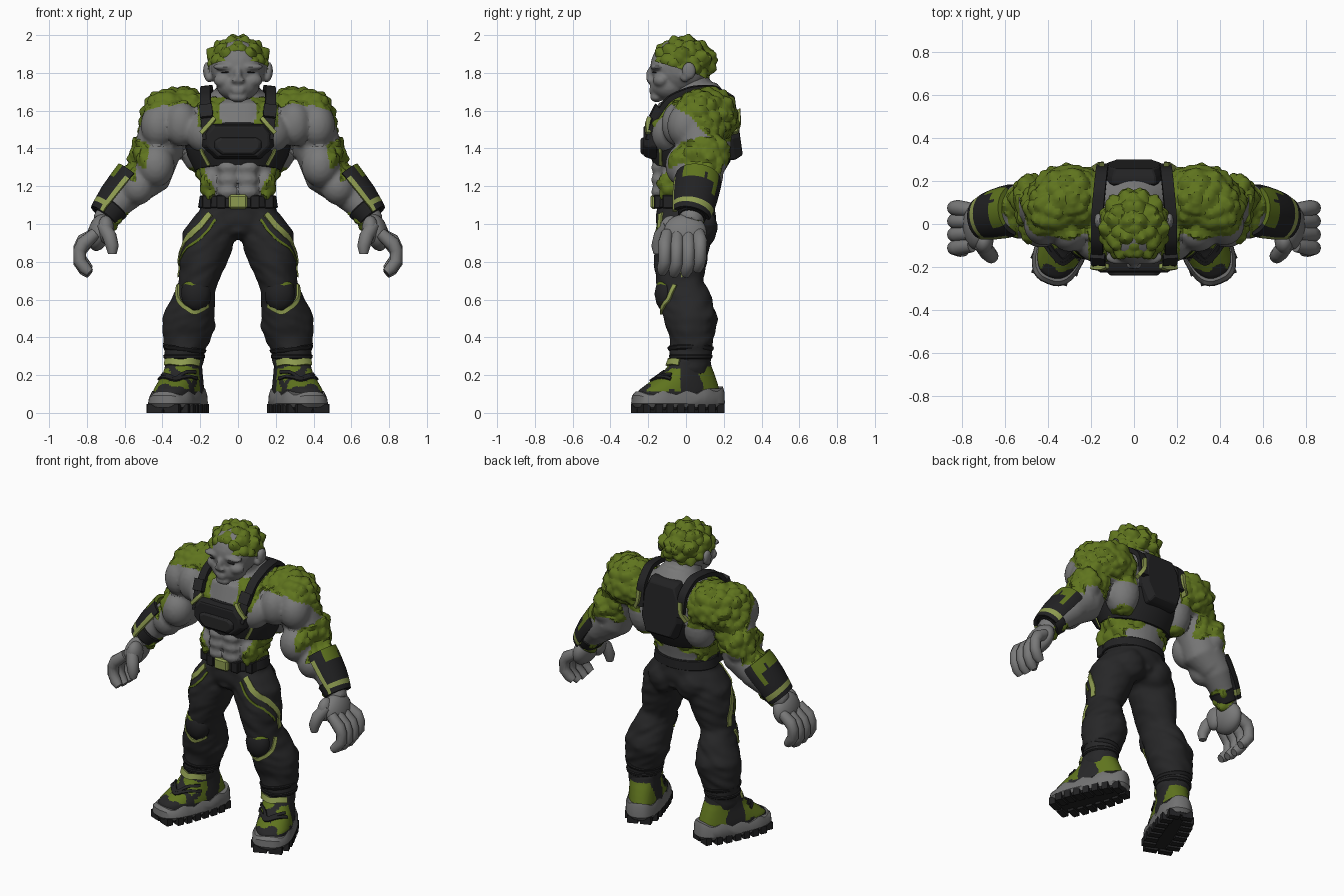
import bpy, bmesh, math
from mathutils import Vector, Matrix, noise
from mathutils.bvhtree import BVHTree

if "Cube" in bpy.data.objects:
    bpy.data.objects.remove(bpy.data.objects["Cube"], do_unlink=True)

def material(name, *rgb):
    m = bpy.data.materials.new(name)
    m.use_nodes = True
    m.diffuse_color = (*rgb, 1)
    m.node_tree.nodes["Principled BSDF"].inputs["Base Color"].default_value = (*rgb, 1)
    return m

SKIN, MOSS = material("grey_skin", .19, .19, .19), material("moss_green", .115, .175, .013)
LIME, SOLE = material("pale_green_trim", .27, .33, .08), material("sole_grey", .17, .17, .17)
CLOTH, ARMOUR = material("charcoal_cloth", .02, .02, .021), material("black_armour", .016, .016, .017)

def blob(bm, c, r, tilt=0, sub=3):
    m = Matrix.Translation(c) @ Matrix.Rotation(tilt, 4, 'Y') @ Matrix.Diagonal((*r, 1))
    bmesh.ops.create_icosphere(bm, subdivisions=sub, radius=1, matrix=m)

def box(bm, c, size):
    bmesh.ops.create_cube(bm, size=1, matrix=Matrix.Translation(c) @ Matrix.Diagonal((*size, 1)))

def loft(bm, rings, closed=True):
    n = len(rings[0])
    rows = [[bm.faces.new((a[j], a[(j + 1) % n], b[(j + 1) % n], b[j])) for j in range(n if closed else n - 1)]
            for a, b in zip(rings, rings[1:])]
    if closed:
        bm.faces.new(rings[0]), bm.faces.new(rings[-1])
    return rows

def limb(bm, pts, seg=20, arc=None, flat=False, square=1):
    """Loft rings (x, y, z, radius across, radius deep) along a path."""
    centres, rings = [Vector(p[:3]) for p in pts], []
    a0, a1 = arc or (0, math.tau)
    angles = [a0 + (a1 - a0) * j / seg for j in range(seg + bool(arc))]
    for i, p in enumerate(pts):
        t = Vector((0, 0, 1)) if flat else (centres[min(i + 1, len(pts) - 1)] - centres[max(i - 1, 0)]).normalized()
        u = (Vector((1, 0, 0)) - t * t.x).normalized()
        cs = [[math.copysign(abs(w) ** square, w) for w in (math.cos(a), math.sin(a))] for a in angles]
        rings.append([bm.verts.new(centres[i] + u * c * p[3] + t.cross(u) * s * p[-1]) for c, s in cs])
    return loft(bm, rings, not arc)

def shade(ob, angle):
    bpy.ops.object.select_all(action='DESELECT')
    ob.select_set(True)
    bpy.context.view_layer.objects.active = ob
    bpy.ops.object.shade_smooth_by_angle(angle=math.radians(angle))

def make(name, bm, mats, mirror=True, angle=35, **mods):
    """Turn a bmesh into an object with its modifiers (kind=size) applied."""
    bmesh.ops.recalc_face_normals(bm, faces=bm.faces)
    ob = bpy.data.objects.new(name, bpy.data.meshes.new(name))
    bm.to_mesh(ob.data)
    bm.free()
    bpy.context.collection.objects.link(ob)
    for m in mats:
        ob.data.materials.append(m)
    if mirror:
        ob.modifiers.new("Mirror", 'MIRROR').use_mirror_merge = False
    for kind, size in mods.items():
        setattr(ob.modifiers.new(kind, kind), {'SOLIDIFY': 'thickness', 'BEVEL': 'width', 'REMESH': 'voxel_size'}[kind], size)
    if 'REMESH' in mods:
        ob.modifiers.new("Relax", 'SMOOTH').iterations = 2
    bpy.context.view_layer.update()
    baked = bpy.data.meshes.new_from_object(ob.evaluated_get(bpy.context.evaluated_depsgraph_get()))
    ob.modifiers.clear()
    ob.data = baked
    while len(baked.materials) < len(mats):
        baked.materials.append(mats[len(baked.materials)])
    shade(ob, angle)
    return ob

def folded(p):
    return Vector((abs(p.x), p.y, p.z))

def paint(ob, rule):
    for f in ob.data.polygons:
        f.material_index = int(rule(folded(f.center)))

def tufts(ob, index, height):
    """Raise rounded clumps wherever all faces have the given colour."""
    bare = {v for f in ob.data.polygons if f.material_index != index for v in f.vertices}
    moves = [(v, v.normal * height * (.6 - noise.voronoi(folded(v.co) * 18)[0][0]))
             for v in ob.data.vertices if v.index not in bare]
    for v, d in moves:
        v.co += d
    shade(ob, 24)

def tree(ob):
    return BVHTree.FromPolygons([v.co for v in ob.data.vertices], [tuple(f.vertices) for f in ob.data.polygons])

def ribbon(name, path, width, thick, mat, bvh=None, centre=(.14, .03, 1.45)):
    """Strap along a path, laid on a surface or facing away from a centre."""
    P = [Vector(a).lerp(Vector(b), k / 6) for a, b in zip(path, path[1:]) for k in range(6)] + [Vector(path[-1])]
    for _ in range(3):
        P = [P[0]] + [(a + b * 2 + c) / 4 for a, b, c in zip(P, P[1:], P[2:])] + [P[-1]]
    hits = [bvh.find_nearest(p)[:2] if bvh else (p, (p - Vector(centre)).normalized()) for p in P]
    bm, rings = bmesh.new(), []
    for i, (p, n) in enumerate(hits):
        s = (hits[min(i + 1, len(P) - 1)][0] - hits[max(i - 1, 0)][0]).cross(n).normalized() * width / 2
        rings.append([bm.verts.new(p + s * k + n * h) for k, h in ((-1, -.012), (1, -.012), (1, thick), (-1, thick))])
    loft(bm, rings)
    make(name, bm, [mat])

def plate(name, half, y0, y1, mat, lean=0):
    """Symmetric armour plate with a chamfered outer face."""
    outline, mid = half + [(-x, z) for x, z in reversed(half)], sum(z for x, z in half) / len(half)
    bm = bmesh.new()
    loft(bm, [[bm.verts.new((x * k, y + (z - mid) * lean, mid + (z - mid) * k)) for x, z in outline]
              for y, k in ((y0, 1), ((y0 + y1) / 2, 1), (y1, .86))])
    make(name, bm, [mat], mirror=False, angle=20, BEVEL=.006)

# Torso and arms
bm = bmesh.new()
limb(bm, [(0, -.01, 1.08, .19, .14), (0, 0, 1.18, .188, .148), (0, .005, 1.28, .22, .165), (0, .02, 1.38, .26, .2),
          (0, .03, 1.48, .28, .22), (0, .055, 1.58, .27, .21), (0, .085, 1.66, .18, .16), (0, .065, 1.72, .11, .1)], 28)
limb(bm, [(0, .06, 1.58, .13, .12), (0, .03, 1.72, .115, .11), (0, 0, 1.8, .1, .1)])
limb(bm, [(.39, .08, 1.5, .13), (.43, .08, 1.38, .125), (.47, .08, 1.25, .115), (.54, .09, 1.19, .09)])
limb(bm, [(.48, .1, 1.27, .1), (.575, .08, 1.18, .1), (.65, .05, 1.1, .08), (.72, .02, 1.0, .06)])
for c, r in [((.37, .07, 1.55), (.145, .15, .165)), ((.3, .12, 1.57), (.18, .16, .15)),
             ((.42, 0, 1.52), (.095, .1, .12)), ((.3, -.04, 1.53), (.09, .09, .12)),
             ((.13, -.08, 1.48), (.15, .11, .12)), ((.435, -.01, 1.31), (.1, .1, .115)),
             ((.49, .13, 1.36), (.085, .1, .12)), ((.53, .02, 1.2), (.09, .09, .1)),
             ((.145, -.07, 1.21), (.055, .08, .09)), ((.2, .13, 1.42), (.11, .11, .16))]:
    blob(bm, c, r)
for z in (1.17, 1.235, 1.3):
    blob(bm, (.05, -.148, z), (.056, .036, .038))
body = make("torso_and_arms", bm, [SKIN, MOSS], REMESH=.013)

def mossy(p):
    n = noise.noise(p * 9) * .07
    shoulder = p.z > 1.44 and p.x > .17 and p.y + 1.2 * (p.z - 1.59) > n - .02
    upper_arm = 1.31 + n < p.z < 1.46 and p.x > .34 and (p.y > .07 + n or p.x > .5 + n)
    waist = p.z < 1.3 and p.x < .26 and p.x + max(p.y, 0) * .4 > .155 + n
    collar = 1.51 < p.z < 1.67 and .075 + n < p.x < .21 and p.y < 0
    elbow = p.x > .54 and (p.z > 1.24 + n or p.z < 1.06 and n > -.01)
    return shoulder or upper_arm or waist or collar or elbow

paint(body, mossy)
tufts(body, 1, .035)

# Head with brow, nose, mouth and ears
bm = bmesh.new()
for c, r in [((0, -.03, 1.83), (.145, .16, .155)), ((0, -.09, 1.735), (.115, .1, .085)),
             ((.06, -.155, 1.832), (.075, .035, .02)), ((0, -.19, 1.785), (.02, .022, .045)),
             ((.018, -.19, 1.76), (.02, .02, .015)), ((.07, -.13, 1.76), (.06, .045, .04)),
             ((0, -.18, 1.716), (.04, .016, .009)), ((0, -.178, 1.7), (.035, .018, .01)),
             ((0, -.155, 1.67), (.05, .035, .025)), ((.165, .015, 1.81), (.02, .038, .048)),
             ((.15, -.005, 1.775), (.025, .025, .025))]:
    blob(bm, c, r)
make("head", bm, [SKIN], REMESH=.009)
bm = bmesh.new()
blob(bm, (.062, -.165, 1.803), (.028, .014, .004), .1)
make("eyes", bm, [ARMOUR])

# Curly hair cap
bm = bmesh.new()
blob(bm, (0, -.012, 1.85), (.165, .165, .138), sub=5)
bmesh.ops.bisect_plane(bm, geom=bm.verts[:] + bm.edges[:] + bm.faces[:], plane_co=(0, -.17, 1.865),
                       plane_no=(0, .3, .95), clear_inner=True)
tufts(make("hair", bm, [MOSS], mirror=False), 0, .045)

# Hands
bm = bmesh.new()
blob(bm, (.735, -.005, .955), (.06, .115, .1), -.25)
blob(bm, (.7, -.08, .97), (.045, .06, .075))
for k in range(4):
    y, drop = .075 - .062 * k, (.025, 0, 0, .01)[k]
    limb(bm, [(.755, y * .9, .95, .032), (.82, y, .885 + drop, .038), (.838, y, .85 + drop, .034),
              (.838, y, .795 + drop, .034), (.81, y - .01, .755 + drop, .033), (.785, y - .015, .733 + drop, .024)], 12)
limb(bm, [(.715, -.09, .99, .036), (.68, -.135, .935, .038), (.665, -.15, .88, .034), (.665, -.15, .84, .022)], 12)
make("hands", bm, [SKIN], angle=50)

# Forearm guards and wrist bands
bm = bmesh.new()
rows = limb(bm, [(.545, .065, 1.245, .115, .12), (.57, .06, 1.215, .113, .126), (.595, .055, 1.185, .11, .125),
                 (.64, .045, 1.13, .105, .12), (.675, .037, 1.085, .096, .112), (.693, .03, 1.062, .092, .106),
                 (.71, .025, 1.04, .085, .1)], 24, arc=(-1.5, 1.5))
for i, row in enumerate(rows):
    for j, f in enumerate(row):
        lumpy = noise.noise(f.calc_center_median() * 9) > (i - 2) * .25
        f.material_index = 2 if i == 4 or (j > 21 and i) else int(i < 4 and 3 < j < 18 and lumpy)
make("forearm_guards", bm, [ARMOUR, MOSS, LIME], SOLIDIFY=.022)
bm = bmesh.new()
limb(bm, [(.655, .045, 1.095, .088), (.705, .03, 1.035, .074)])
make("wrist_bands", bm, [ARMOUR], BEVEL=.006)

# Trousers
bm = bmesh.new()
limb(bm, [(0, -.01, 1.14, .195, .15), (0, 0, 1.03, .21, .16), (0, 0, .96, .19, .15), (0, 0, .92, .1, .1)], 28)
limb(bm, [(.11, 0, 1.04, .1, .14), (.155, -.02, .92, .14, .15), (.19, -.03, .8, .125, .14), (.215, -.03, .68, .098, .125),
          (.235, 0, .59, .115, .135), (.26, .03, .48, .143, .14), (.275, .03, .4, .125, .12),
          (.285, .025, .31, .105, .11), (.29, .02, .2, .09, .1)])
blob(bm, (.105, .06, .98), (.11, .11, .11))
trousers = make("trousers", bm, [CLOTH], REMESH=.015)
for v in trousers.data.vertices:
    p = folded(v.co)
    v.co += v.normal * .009 * noise.noise((p.x * 9, p.y * 9, p.z * 24 + p.x * 12))
cloth = tree(trousers)
stripe = [(.15, -.14, 1.06), (.2, -.13, .98), (.27, -.08, .91), (.305, -.02, .82), (.31, -.01, .72)]
ribbon("thigh_stripes", stripe, .034, .006, LIME, cloth)
ribbon("thigh_stripe_edges", [(x - .03, y - .03, z - .03) for x, y, z in stripe[:4]], .013, .005, MOSS, cloth)
ribbon("knee_trim", [(.32, -.06, .68), (.31, -.09, .59), (.23, -.15, .52), (.16, -.1, .57)], .022, .012, LIME, cloth)

# Knee pads
bm = bmesh.new()
blob(bm, (.222, -.105, .63), (.083, .062, .1), sub=2)
paint(make("knee_pads", bm, [ARMOUR, MOSS]), lambda p: p.z > .68 and p.y < -.1)

# Belt and buckle
bm = bmesh.new()
limb(bm, [(0, -.005, 1.085, .212, .161), (0, -.005, 1.15, .202, .158)], 32)
for x, y in ((.09, -.14), (.165, -.095)):
    box(bm, (x, y, 1.118), (.05, .06, .072))
make("belt", bm, [ARMOUR], BEVEL=.005)
bm = bmesh.new()
box(bm, (0, -.17, 1.118), (.1, .035, .075))
make("buckle", bm, [LIME], mirror=False, BEVEL=.01)

# Harness vest, plates and shoulder straps
bm = bmesh.new()
limb(bm, [(0, .005, 1.28, .228, .182), (0, .02, 1.36, .268, .217), (0, .028, 1.46, .288, .24), (0, .035, 1.49, .275, .222)], 32)
vest = tree(make("vest", bm, [ARMOUR], mirror=False))
plate("chest_plate", [(.12, 1.345), (.19, 1.41), (.185, 1.48), (.145, 1.53)], -.15, -.225, ARMOUR)
plate("chest_panel", [(.09, 1.365), (.13, 1.4), (.13, 1.44), (.1, 1.46)], -.2, -.24, CLOTH)
plate("back_plate", [(.1, 1.34), (.145, 1.45), (.135, 1.62), (.1, 1.7)], .2, .278, ARMOUR, lean=-.12)
ribbon("shoulder_straps", [(.16, -.2, 1.45), (.17, -.165, 1.56), (.172, -.09, 1.665), (.172, .03, 1.715),
                           (.16, .16, 1.72), (.15, .25, 1.64), (.145, .265, 1.5)], .054, .016, ARMOUR)
ribbon("strap_buckles", [(.165, -.175, 1.56), (.17, -.145, 1.62)], .068, .022, CLOTH)
ribbon("strap_trim", [(.125, -.195, 1.56), (.15, -.205, 1.53), (.195, -.2, 1.48)], .022, .012, LIME)
ribbon("back_strap_trim", [(.15, .268, 1.6), (.155, .27, 1.53), (.185, .25, 1.48)], .024, .022, LIME)
ribbon("vest_trim", [(.2, -.17, 1.48), (.215, -.15, 1.4), (.17, -.16, 1.3)], .018, .008, LIME, vest)
ribbon("back_trim", [(.18, .22, 1.47), (.2, .17, 1.38), (.17, .16, 1.3)], .018, .008, LIME, vest)

# Shoes, wider at the toe and turned outward
def shoe(name, bm, mats, **mods):
    for v in bm.verts:
        v.co.x *= 1.06 - .5 * v.co.y
    bmesh.ops.transform(bm, matrix=Matrix.Translation((.31, -.04, 0)) @ Matrix.Rotation(.38, 4, 'Z'), verts=bm.verts)
    return make(name, bm, mats, **mods)

bm = bmesh.new()
limb(bm, [(0, 0, .03, .1, .24), (0, 0, .05, .112, .257), (0, 0, .08, .11, .253), (0, .005, .105, .1, .24)], 40, flat=True, square=.75)
for v in bm.verts:
    if v.co.z > .07:
        v.co.z += .012 * math.cos(v.co.y * 50) + .1 * max(v.co.y, 0)
shoe("midsoles", bm, [SOLE])
bm = bmesh.new()
limb(bm, [(0, 0, .015, .093, .23), (0, 0, .042, .104, .246)], 32, flat=True, square=.75)
for i in range(16):
    y = -.215 + .061 * (i // 2)
    box(bm, ((i % 2 * 2 - 1) * (.105 * (1 - (y / .25) ** 4) ** .5 - .03), y, .024), (.07, .04, .048))
shoe("treads", bm, [ARMOUR])
bm = bmesh.new()
limb(bm, [(0, 0, .07, .099, .236), (0, .005, .12, .1, .225), (0, .03, .165, .095, .185), (0, .055, .205, .09, .145),
          (0, .065, .25, .088, .115), (0, .07, .29, .09, .105)], 32, flat=True, square=.85)
uppers = shoe("shoe_uppers", bm, [CLOTH, MOSS], REMESH=.012)
paint(uppers, lambda p: p.z < .25 and (p.y > .07 + noise.noise(p * 9) * .05 or
                                       p.y < -.03 and p.z > .115 and noise.noise(p * 13) > -.1))
leather = tree(uppers)
for z in (.175, .21):
    ribbon("shoe_laces", [(.25, -.06, z), (.33, -.2, z - .01), (.41, -.08, z)], .018, .01, ARMOUR, leather)
ribbon("tongue_trim", [(.23, -.03, .265), (.3, -.12, .27), (.37, -.03, .265)], .035, .014, LIME, leather)

# Ankle cuffs
bm = bmesh.new()
limb(bm, [(.285, .025, .285, .108, .112), (.285, .025, .31, .112, .118)])
limb(bm, [(.285, .025, .325, .11, .116), (.282, .025, .35, .118, .126)])
make("ankle_cuffs", bm, [ARMOUR], BEVEL=.006)
